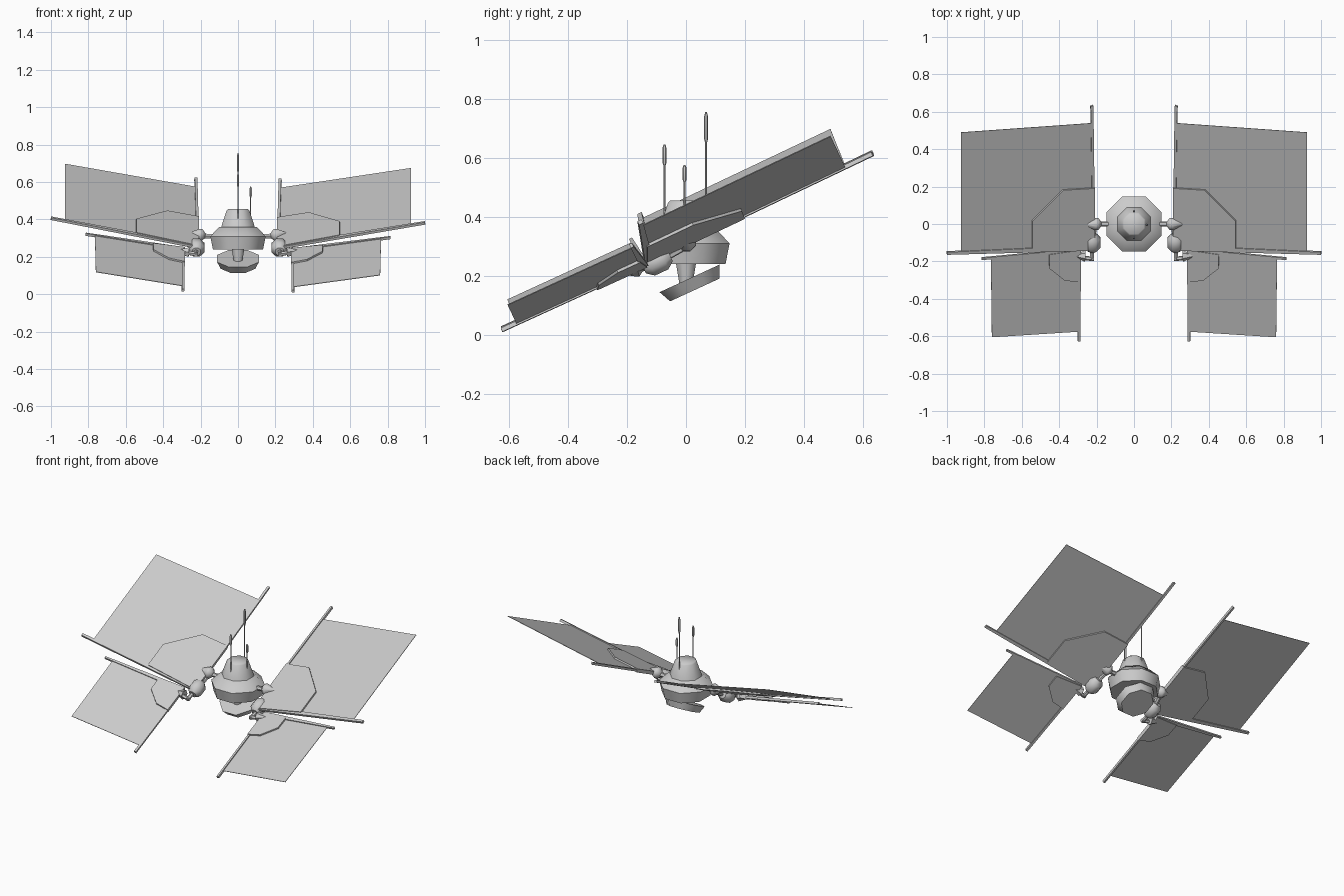
import bpy
import bmesh
from math import pi, cos, sin, radians
from mathutils import Vector, Matrix

cube = bpy.data.objects.get("Cube")
if cube:
    bpy.data.objects.remove(cube, do_unlink=True)

grey = bpy.data.materials.new("light_grey")
grey.use_nodes = True
tone = (0.6, 0.6, 0.6, 1)
grey.diffuse_color = tone
grey.node_tree.nodes["Principled BSDF"].inputs["Base Color"].default_value = tone


def finish(name, bm, smooth=False):
    bmesh.ops.recalc_face_normals(bm, faces=bm.faces[:])
    mesh = bpy.data.meshes.new(name)
    bm.to_mesh(mesh)
    bm.free()
    mesh.materials.append(grey)
    obj = bpy.data.objects.new(name, mesh)
    bpy.context.collection.objects.link(obj)
    if smooth:
        bpy.ops.object.select_all(action='DESELECT')
        obj.select_set(True)
        bpy.context.view_layer.objects.active = obj
        bpy.ops.object.shade_smooth_by_angle(angle=radians(50))
    return obj


def lathe(name, profile, start=(0, 0, 0), axis=(0, 0, 1), sides=8, smooth=True):
    """Rings of (radius, distance) along an axis, with flats facing the sides."""
    bm = bmesh.new()
    turn = Vector((0, 0, 1)).rotation_difference(Vector(axis)).to_matrix()
    rings = []
    for r, h in profile:
        angles = [2 * pi * (i + 0.5) / sides for i in range(sides)]
        rings.append([bm.verts.new(Vector(start) + turn @ Vector((r * cos(a), r * sin(a), h)))
                      for a in angles])
    for low, high in zip(rings, rings[1:]):
        for i in range(sides):
            j = (i + 1) % sides
            bm.faces.new((low[i], low[j], high[j], high[i]))
    bm.faces.new(rings[0])
    bm.faces.new(rings[-1])
    return finish(name, bm, smooth)


def rod(name, a, b, r1, r2, sides=6):
    d = Vector(b) - Vector(a)
    return lathe(name, [(r1, 0), (r2, d.length)], a, d.normalized(), sides)


def plate(name, points, normal, thick):
    """Flat polygon given thickness evenly on both sides."""
    bm = bmesh.new()
    off = normal * thick / 2
    low = [bm.verts.new(p - off) for p in points]
    high = [bm.verts.new(p + off) for p in points]
    bm.faces.new(low)
    bm.faces.new(high)
    for i in range(len(low)):
        j = (i + 1) % len(low)
        bm.faces.new((low[i], low[j], high[j], high[i]))
    return finish(name, bm)


def wing(name, side, pivot, height, slope_x, slope_y, panel, root, spars):
    """Sloped panel with a thick root plate and two edge spars."""
    def on(p):
        x, y = p
        return Vector((side * x, y, height + slope_x * (x - pivot[0]) + slope_y * (y - pivot[1])))
    normal = Vector((-side * slope_x, -slope_y, 1)).normalized()
    plate(name + "_panel", [on(p) for p in panel], normal, 0.003)
    plate(name + "_root_plate", [on(p) for p in root], normal, 0.022)
    for label, strip in zip(("front_spar", "inner_spar"), spars):
        plate(name + "_" + label, [on(p) for p in strip], normal, 0.014)


# Body
lathe("body", [(0.145, 0.24), (0.16, 0.31), (0.108, 0.36)])
lathe("turret", [(0.1, 0.35), (0.092, 0.375), (0.066, 0.447), (0.058, 0.455)])
lathe("neck", [(0.024, 0.17), (0.038, 0.25)])

# Tilted octagonal dish below the body
tilt = Matrix.Rotation(radians(24.7), 3, 'X') @ Vector((0, 0, 1))
lathe("lower_dish", [(0.1, 0), (0.121, 0.043)], (0, 0.03, 0.152), tilt)

# Antennas with a thicker upper blade
for i, (x, y, base, top) in enumerate([(0, 0.068, 0.4, 0.755), (0, -0.073, 0.4, 0.645),
                                       (0.068, -0.005, 0.38, 0.575)]):
    h = top - base
    lathe("antenna_%d" % (i + 1), [(0.003, 0), (0.003, h * 0.7), (0.007, h * 0.75),
                                   (0.007, h * 0.95), (0.003, h)], (x, y, base), sides=6)

upper_panel = [(0.215, -0.125), (0.925, -0.148), (0.925, 0.49), (0.22, 0.54)]
upper_root = [(0.21, -0.135), (0.545, -0.135), (0.545, 0.02), (0.38, 0.185), (0.21, 0.195)]
upper_spars = ([(0.21, -0.14), (1, -0.162), (1, -0.148), (0.21, -0.112)],
               [(0.208, -0.13), (0.222, -0.13), (0.231, 0.55), (0.233, 0.63),
                (0.219, 0.635), (0.217, 0.55)])
lower_panel = [(0.29, -0.16), (0.29, -0.575), (0.76, -0.605), (0.765, -0.18)]
lower_root = [(0.285, -0.135), (0.285, -0.305), (0.37, -0.3), (0.453, -0.235), (0.455, -0.16)]
lower_spars = ([(0.285, -0.13), (0.285, -0.155), (0.815, -0.19), (0.815, -0.18)],
               [(0.285, -0.14), (0.299, -0.14), (0.301, -0.625), (0.287, -0.625)])

for side, tag, lift, roll in ((1, "left", 0, 0), (-1, "right", 0.005, 0.025)):
    # Wings
    wing(tag + "_upper_wing", side, (0.22, -0.12), 0.255 + lift, 0.184 + roll, 0.474,
         upper_panel, upper_root, upper_spars)
    wing(tag + "_lower_wing", side, (0.29, -0.575), 0.038 + lift, 0.165 + roll, 0.457,
         lower_panel, lower_root, lower_spars)

    # Shoulder joint
    rod(tag + "_shoulder_arm", (side * 0.12, 0, 0.31), (side * 0.2, 0, 0.312), 0.014, 0.014)
    lathe(tag + "_shoulder_joint", [(0.014, 0), (0.036, 0.02), (0.036, 0.035), (0.004, 0.09)],
          (side * 0.175, 0, 0.312), Vector((side, 0, 0.15)).normalized())

    # Hip pod with a bent link to the lower wing
    slope = Vector((0, 0.9, 0.42)).normalized()
    lathe(tag + "_hip_pod", [(0.024, 0), (0.045, 0.025), (0.045, 0.075), (0.024, 0.1)],
          (side * 0.222, -0.145, 0.228), slope).scale = (1, 1, 1)
    rod(tag + "_pod_link", (side * 0.205, 0.0, 0.3), (side * 0.22, -0.08, 0.255), 0.012, 0.012)
    rod(tag + "_hip_link", (side * 0.225, -0.13, 0.232), (side * 0.225, -0.195, 0.212), 0.012, 0.012)
    rod(tag + "_hip_elbow", (side * 0.215, -0.187, 0.213), (side * 0.285, -0.18, 0.224), 0.012, 0.012)
    rod(tag + "_hip_cone", (side * 0.262, -0.172, 0.224), (side * 0.33, -0.168, 0.232), 0.03, 0.004)
